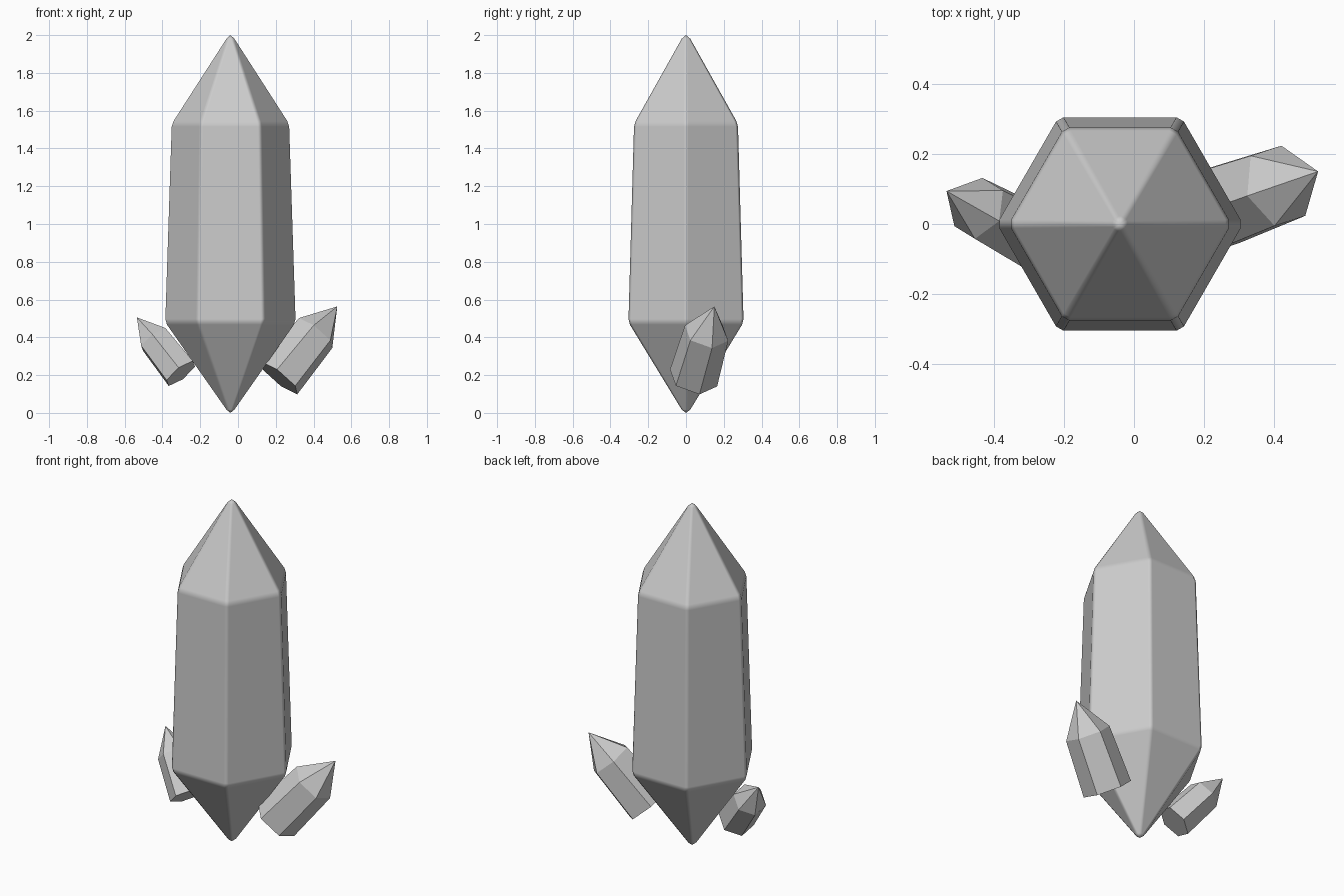
import bpy, bmesh
from math import cos, sin, radians
from mathutils import Vector, Matrix

if "Cube" in bpy.data.objects:
    bpy.data.objects.remove(bpy.data.objects["Cube"])


def hex_ring(r, z, w):
    """Hexagon of radius r; each corner is chamfered by w when w > 0."""
    corners = [Vector((r * cos(radians(60 * k)), r * sin(radians(60 * k)), z)) for k in range(6)]
    if w == 0:
        return corners
    w = min(w, r * 0.4)
    pts = []
    for k, c in enumerate(corners):
        for other in (corners[k - 1], corners[(k + 1) % 6]):
            pts.append(c + (other - c).normalized() * w)
    return pts


def crystal(name, profile, matrix, chamfer=0.0):
    """Skin hexagonal rings along a (radius, z) profile; radius 0 is a point."""
    bm = bmesh.new()
    rings = []
    for r, z in profile:
        pts = [Vector((0, 0, z))] if r == 0 else hex_ring(r, z, chamfer)
        rings.append([bm.verts.new(p) for p in pts])
    for a, b in zip(rings, rings[1:]):
        n = max(len(a), len(b))
        for i in range(n):
            j = (i + 1) % n
            if len(a) == 1:
                bm.faces.new((a[0], b[j], b[i]))
            elif len(b) == 1:
                bm.faces.new((a[i], a[j], b[0]))
            else:
                bm.faces.new((a[i], a[j], b[j], b[i]))
    if len(rings[0]) > 1:
        bm.faces.new(rings[0][::-1])
    bmesh.ops.recalc_face_normals(bm, faces=bm.faces[:])
    mesh = bpy.data.meshes.new(name)
    bm.to_mesh(mesh)
    bm.free()
    obj = bpy.data.objects.new(name, mesh)
    bpy.context.collection.objects.link(obj)
    obj.matrix_world = matrix
    return obj


def frame(origin, axis, corner):
    """Local z along axis, local x towards one hexagon corner."""
    z = Vector(axis).normalized()
    x = Vector(corner)
    x = (x - z * x.dot(z)).normalized()
    y = z.cross(x)
    m = Matrix((x, y, z)).transposed().to_4x4()
    m.translation = Vector(origin)
    return m


# Main crystal: double-pointed, with softened edges
main = crystal("main_crystal", [
    (0, 0), (0.026, 0.017), (0.343, 0.467), (0.3515, 0.497),
    (0.318, 1.515), (0.308, 1.545), (0.026, 1.981), (0, 2.0),
], Matrix.Translation((-0.04, 0, 0)), chamfer=0.014)
for p in main.data.polygons:
    p.use_smooth = True
main.modifiers.new("weighted_normals", 'WEIGHTED_NORMAL').weight = 100

# Small side crystals: flat base, tapered body, pointed tip
crystal("right_crystal", [(0.133, 0), (0.122, 0.314), (0, 0.5)],
        frame((0.218, 0.04, 0.185), (0.615, 0.22, 0.757), (-0.012, -0.122, 0.042)))
crystal("left_crystal", [(0.1, 0), (0.092, 0.24), (0, 0.397)],
        frame((-0.303, -0.031, 0.209), (-0.585, 0.315, 0.747), (-0.073, -0.054, -0.035)))
